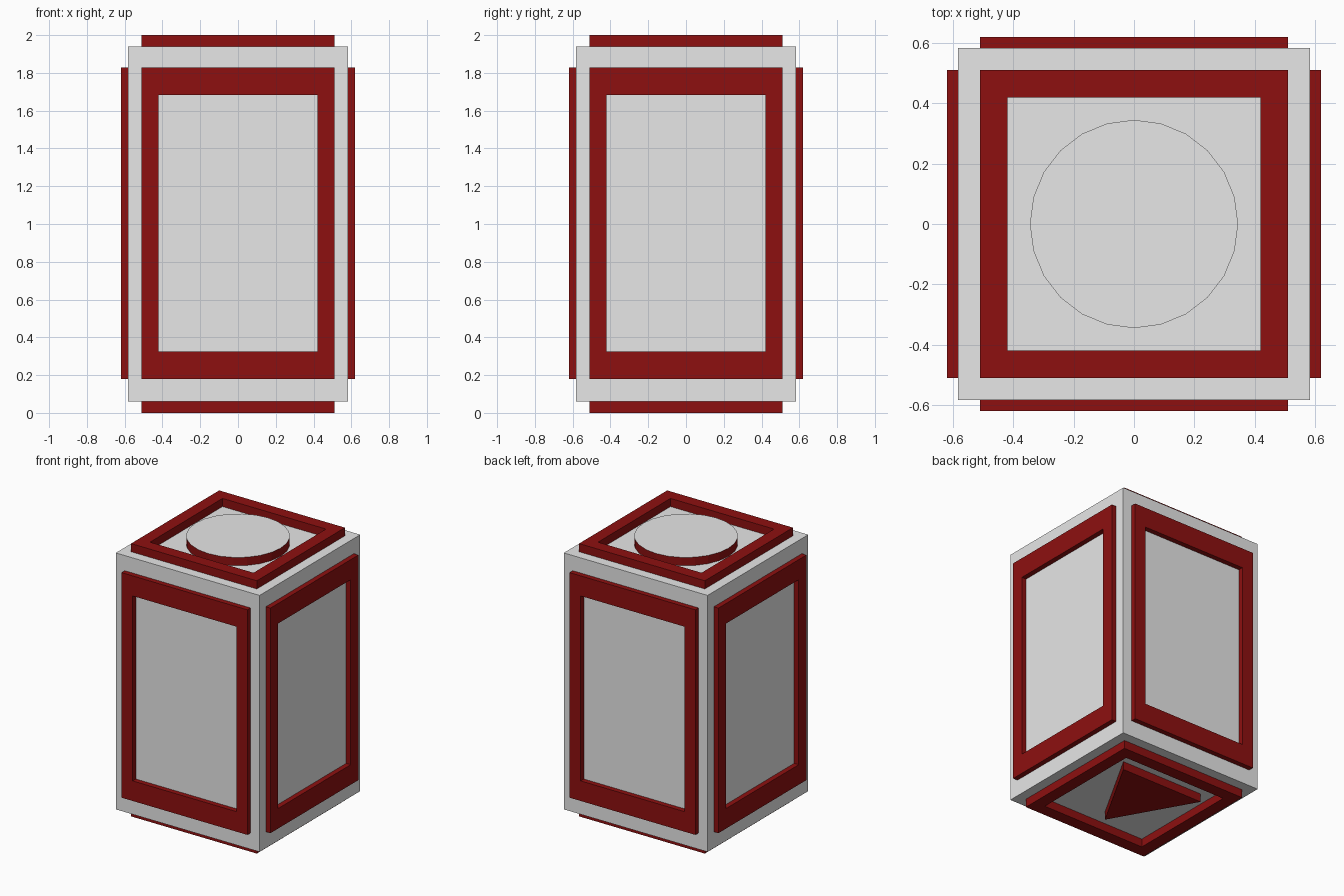
import bpy
import bmesh
from math import pi
from mathutils import Matrix, Vector

cube = bpy.data.objects.get("Cube")
if cube:
    bpy.data.objects.remove(cube, do_unlink=True)


def make_material(name, colour):
    mat = bpy.data.materials.new(name)
    mat.use_nodes = True
    mat.diffuse_color = colour
    mat.node_tree.nodes["Principled BSDF"].inputs["Base Color"].default_value = colour
    return mat


GREY = make_material("light grey", (0.8, 0.8, 0.8, 1))
RED = make_material("dark red", (0.27, 0.005, 0.005, 1))


def add_object(name, bm, *mats):
    bmesh.ops.recalc_face_normals(bm, faces=bm.faces)
    mesh = bpy.data.meshes.new(name)
    bm.to_mesh(mesh)
    bm.free()
    for mat in mats:
        mesh.materials.append(mat)
    obj = bpy.data.objects.new(name, mesh)
    bpy.context.collection.objects.link(obj)
    return obj


def frame(name, outer, inner, depth, matrix):
    """Rectangular picture frame lying in XY, rising by depth, then placed."""
    bm = bmesh.new()
    corners = [(-1, -1), (1, -1), (1, 1), (-1, 1)]
    rings = [[bm.verts.new((sx * w, sy * h, z)) for sx, sy in corners]
             for (w, h), z in ((outer, 0), (outer, depth), (inner, depth), (inner, 0))]
    for r in range(4):
        a, b = rings[r], rings[(r + 1) % 4]
        for i in range(4):
            j = (i + 1) % 4
            bm.faces.new((a[i], a[j], b[j], b[i]))
    bm.transform(matrix)
    return add_object(name, bm, RED)


# Box body
HALF, LOW, HIGH = 0.583, 0.06, 1.94
bm = bmesh.new()
bmesh.ops.create_cube(bm, size=1)
bm.transform(Matrix.Translation((0, 0, 1)) @ Matrix.Diagonal((2 * HALF, 2 * HALF, HIGH - LOW, 1)))
add_object("box_body", bm, GREY)

# Raised frames on the four walls
upright = Matrix.Translation((0, -HALF, 1.004)) @ Matrix.Rotation(pi / 2, 4, 'X')
for k, side in enumerate(("front", "left", "back", "right")):
    frame(side + "_frame", (0.51, 0.825), (0.42, 0.678), 0.037,
          Matrix.Rotation(k * pi / 2, 4, 'Z') @ upright)

# Raised frames on the lid and base
frame("top_frame", (0.51, 0.51), (0.42, 0.42), 0.06, Matrix.Translation((0, 0, HIGH)))
frame("bottom_frame", (0.51, 0.51), (0.42, 0.42), 0.06, Matrix.Identity(4))

# Round button on the lid: red rim, grey top
bm = bmesh.new()
bmesh.ops.create_cone(bm, cap_ends=True, segments=24, radius1=0.345, radius2=0.345,
                      depth=0.06, matrix=Matrix.Translation((0, 0, HIGH + 0.03)))
for f in bm.faces:
    f.material_index = 0 if f.normal.z > 0.5 else 1
add_object("top_disc", bm, GREY, RED)

# Triangular plate under the base
bm = bmesh.new()
tri = bm.faces.new([bm.verts.new(p) for p in ((-0.335, 0.29, 0), (0.335, 0.29, 0), (0, -0.3, 0))])
ext = bmesh.ops.extrude_face_region(bm, geom=[tri], use_keep_orig=True)
bmesh.ops.translate(bm, vec=Vector((0, 0, LOW)),
                    verts=[v for v in ext["geom"] if isinstance(v, bmesh.types.BMVert)])
add_object("bottom_triangle", bm, RED)
